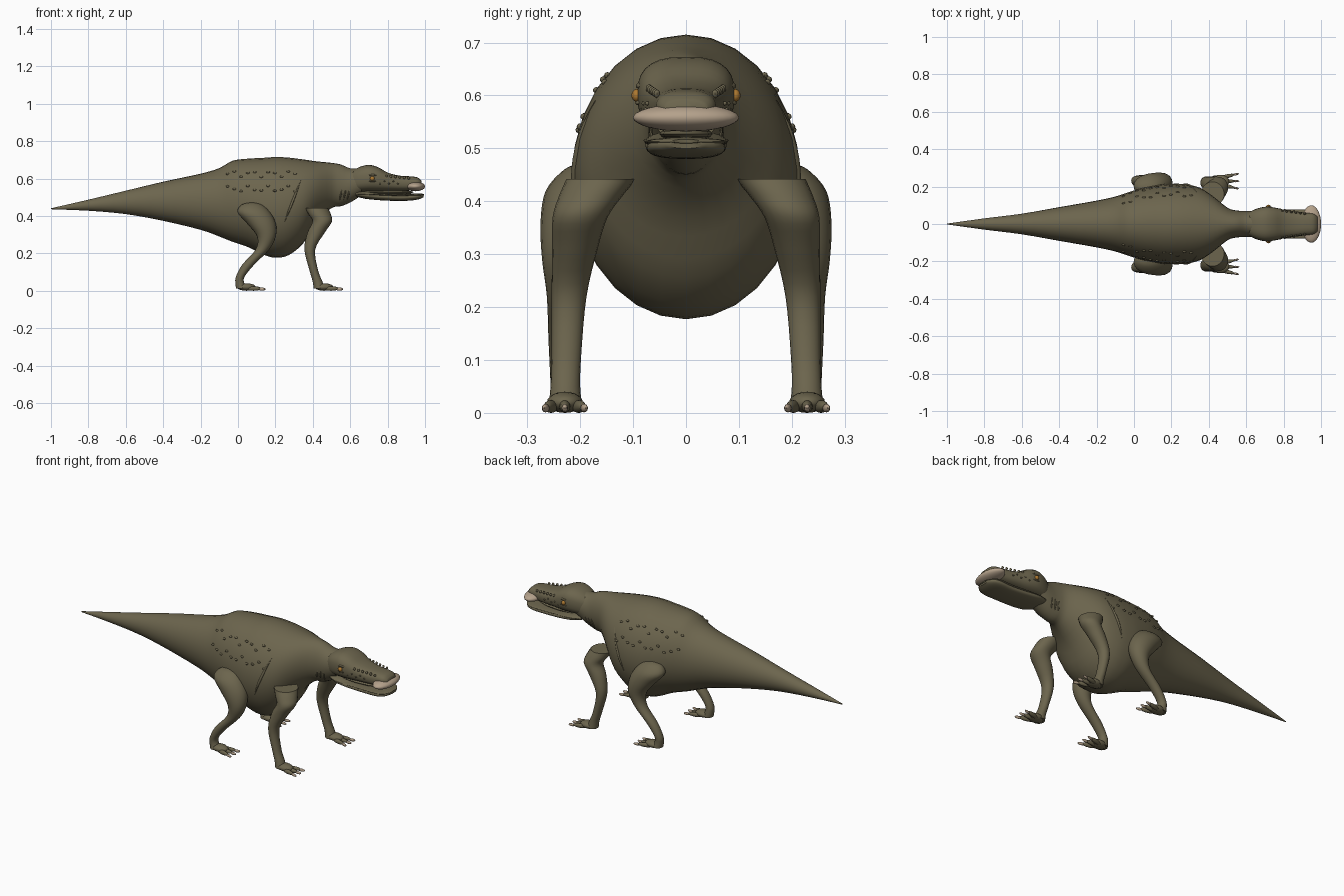
import bpy, bmesh, math
from mathutils import Vector, Matrix

if "Cube" in bpy.data.objects:
    bpy.data.objects.remove(bpy.data.objects["Cube"])


def material(name, r, g, b):
    m = bpy.data.materials.new(name)
    m.use_nodes = True
    m.diffuse_color = (r, g, b, 1)
    m.node_tree.nodes["Principled BSDF"].inputs["Base Color"].default_value = (r, g, b, 1)
    return m


HIDE = material("olive hide", .15, .13, .075)
HORN = material("pale horn", .46, .36, .26)
AMBER = material("amber eye", .42, .19, .03)
X, Y, Z = Vector((1, 0, 0)), Vector((0, 1, 0)), Vector((0, 0, 1))


def finish(name, bm, mat, mirror=False):
    bmesh.ops.recalc_face_normals(bm, faces=bm.faces)
    mesh = bpy.data.meshes.new(name)
    bm.to_mesh(mesh)
    bm.free()
    mesh.materials.append(mat)
    ob = bpy.data.objects.new(name, mesh)
    bpy.context.collection.objects.link(ob)
    if mirror:
        mod = ob.modifiers.new("mirror", 'MIRROR')
        mod.use_axis = (False, True, False)
    bpy.ops.object.select_all(action='DESELECT')
    ob.select_set(True)
    bpy.context.view_layer.objects.active = ob
    bpy.ops.object.shade_smooth_by_angle(angle=math.radians(50))
    return ob


def spline(keys, steps):
    """Catmull-Rom samples through tuples of numbers."""
    pts = [Vector(k) for k in keys]
    pts = [pts[0]] + pts + [pts[-1]]
    out = []
    for a, b, c, d in zip(pts, pts[1:], pts[2:], pts[3:]):
        for s in range(steps):
            t = s / steps
            out.append(b + (c - a) * (t / 2) + (a * 2 - b * 5 + c * 4 - d) * (t * t / 2)
                       + (b * 3 - a - c * 3 + d) * (t ** 3 / 2))
    return out + [pts[-1]]


def power(v, e):
    return math.copysign(abs(v) ** e, v)


def loft(name, rings, mat, mirror=False, sides=28, e=1):
    """Skin rings given as (centre, half axis, half axis)."""
    bm = bmesh.new()
    loops = []
    for c, u, v in rings:
        angles = [math.tau * i / sides for i in range(sides)]
        loops.append([bm.verts.new(c + u * power(math.cos(a), e) + v * power(math.sin(a), e))
                      for a in angles])
    for p, q in zip(loops, loops[1:]):
        for i in range(sides):
            j = (i + 1) % sides
            bm.faces.new((p[i], p[j], q[j], q[i]))
    bm.faces.new(loops[0])
    bm.faces.new(loops[-1])
    return finish(name, bm, mat, mirror)


def long_loft(name, keys, mat, steps=3, e=1):
    """Keys: x, top, bottom, half width."""
    rings = [(Vector((x, 0, (t + b) / 2)), Y * max(w, .001), Z * max((t - b) / 2, .001))
             for x, t, b, w in spline(keys, steps)]
    return loft(name, rings, mat, e=e)


def limb(name, keys):
    """Keys: z, x, y, half depth, half width."""
    rings = [(Vector((x, y, z)), X * rx, Y * ry) for z, x, y, rx, ry in spline(keys, 4)]
    return loft(name, rings, HIDE, True, 20)


def blobs(name, items, mat, mirror=True, u=12, v=8):
    """Ellipsoids given as (centre, radii, yaw)."""
    bm = bmesh.new()
    for c, r, yaw in items:
        m = Matrix.Translation(c) @ Matrix.Rotation(yaw, 4, 'Z') @ Matrix.Diagonal((*r, 1))
        bmesh.ops.create_uvsphere(bm, u_segments=u, v_segments=v, radius=1, matrix=m)
    return finish(name, bm, mat, mirror)


# Tail, trunk and neck in one skin
BODY = [(-1, .441, .436, .002), (-.8, .487, .428, .03), (-.6, .535, .41, .055),
        (-.4, .583, .374, .09), (-.2, .626, .326, .125), (-.1, .656, .29, .147),
        (-.03, .695, .262, .17), (.05, .706, .235, .193), (.14, .711, .192, .21),
        (.2, .715, .177, .215), (.27, .712, .19, .213), (.35, .702, .255, .195),
        (.42, .692, .37, .15), (.5, .684, .442, .087), (.55, .675, .452, .072),
        (.6, .655, .472, .07), (.66, .655, .51, .07)]
long_loft("body", BODY, HIDE)


def flank(x, z):
    """Point on the trunk side at a given x and z."""
    for a, b in zip(BODY, BODY[1:]):
        if a[0] <= x <= b[0]:
            _, t, bot, w = Vector(a).lerp(Vector(b), (x - a[0]) / (b[0] - a[0]))
            s = (z - (t + bot) / 2) / ((t - bot) / 2)
            return Vector((x, w * math.sqrt(max(0, 1 - s * s)), z))


# Head, lower jaw and beak
SKULL = [(.61, .64, .53, .06), (.65, .662, .53, .08), (.7, .673, .53, .092),
         (.75, .66, .53, .088), (.8, .632, .532, .077), (.86, .616, .533, .068),
         (.92, .612, .535, .06), (.96, .606, .54, .055), (.98, .59, .55, .04)]
long_loft("skull", SKULL, HIDE, e=.75)
JAW = [(.63, .53, .505, .06), (.68, .532, .492, .076), (.76, .522, .484, .076),
       (.86, .518, .48, .072), (.93, .52, .483, .074), (.97, .521, .49, .062),
       (.992, .516, .5, .03)]
long_loft("lower_jaw", JAW, HIDE, e=.8)
LIP = [(.64, .525, .51, .066), (.7, .523, .508, .08), (.86, .518, .503, .077),
       (.94, .52, .505, .078), (.975, .52, .506, .06), (.995, .517, .51, .025)]
long_loft("jaw_lip", LIP, HIDE)
blobs("mouth_lining", [((.78, 0, .527), (.16, .05, .014), 0)], HIDE, False)
blobs("beak", [((.948, 0, .558), (.052, .1, .026), 0)], HORN, False, 32, 16)

# Eyes with brow and lid
blobs("eye", [((.718, .093, .6), (.012, .01, .012), 0)], AMBER, u=16, v=10)
blobs("brow", [((.72, .083, .618), (.024, .012, .007), -.1),
               ((.72, .088, .586), (.02, .008, .005), -.1)], HIDE)

# Head bumps: a brow row above a scattered cheek row
knobs = []
for i in range(8):
    x = .745 + i * .024
    knobs.append(((x, .076 - i * .003, .617 - i * .002), (.007, .006, .008), 0))
    if i < 6:
        knobs.append(((x - .01, .085 - i * .003, .585 - .012 * (i % 2)), (.005, .005, .004), 0))
blobs("head_bumps", knobs, HIDE, u=8, v=6)

# Flank scutes in two wavy rows
scutes = []
for row, base in enumerate((.625, .545)):
    for i in range(11):
        x = -.055 + i * .036
        z = base + .016 * math.sin(i * 2.2 + row)
        scutes.append((flank(x, z), (.01, .006, .006), 0))
blobs("flank_scutes", scutes, HIDE, u=8, v=6)


def ridge(name, start, end, r):
    """Thin raised fold running over the trunk side."""
    rings = []
    for i in range(11):
        t = i / 10
        c = flank(*Vector(start).lerp(Vector(end), t))
        s = r * (.2 + math.sin(math.pi * t))
        rings.append((c, X * s, Y * s))
    loft(name, rings, HIDE, True, 8)


ridge("shoulder_fold", (.335, .59), (.25, .37), .006)
for i in range(3):
    x = .55 + i * .02
    ridge("throat_fold", (x + .006, .54), (x - .006, .485), .004)

# Legs
limb("front_leg", [(.442, .42, .16, .062, .066), (.41, .436, .18, .06, .06),
                   (.37, .45, .2, .052, .052), (.31, .417, .21, .046, .043),
                   (.22, .384, .221, .029, .033), (.11, .405, .226, .023, .028),
                   (.05, .425, .228, .026, .028), (.012, .435, .228, .03, .032)])
limb("hind_leg", [(.472, .075, .19, .01, .01), (.46, .075, .195, .055, .035),
                  (.42, .085, .205, .087, .06), (.36, .125, .214, .077, .061),
                  (.29, .152, .225, .05, .047), (.22, .13, .229, .036, .034),
                  (.14, .055, .232, .032, .028), (.075, .012, .232, .023, .025),
                  (.04, .01, .23, .024, .026), (.012, .02, .23, .03, .03)])

# Feet: pad, three splayed toes and pale claws
for name, fx in (("front", .44), ("hind", .025)):
    pads = [((fx + .02, .229, .02), (.05, .034, .02), 0)]
    claws = []
    for k in (-1, 0, 1):
        yaw = k * .22
        ray = Vector((math.cos(yaw), math.sin(yaw), 0))
        root = Vector((fx + .02, .229 + k * .018, .012))
        pads.append((root + ray * .038, (.042, .0105, .012), yaw))
        claws.append((root + ray * .084 - Z * .003, (.02, .006, .008), yaw))
    blobs(name + "_foot", pads, HIDE, u=16, v=10)
    blobs(name + "_claws", claws, HORN, u=10, v=8)
